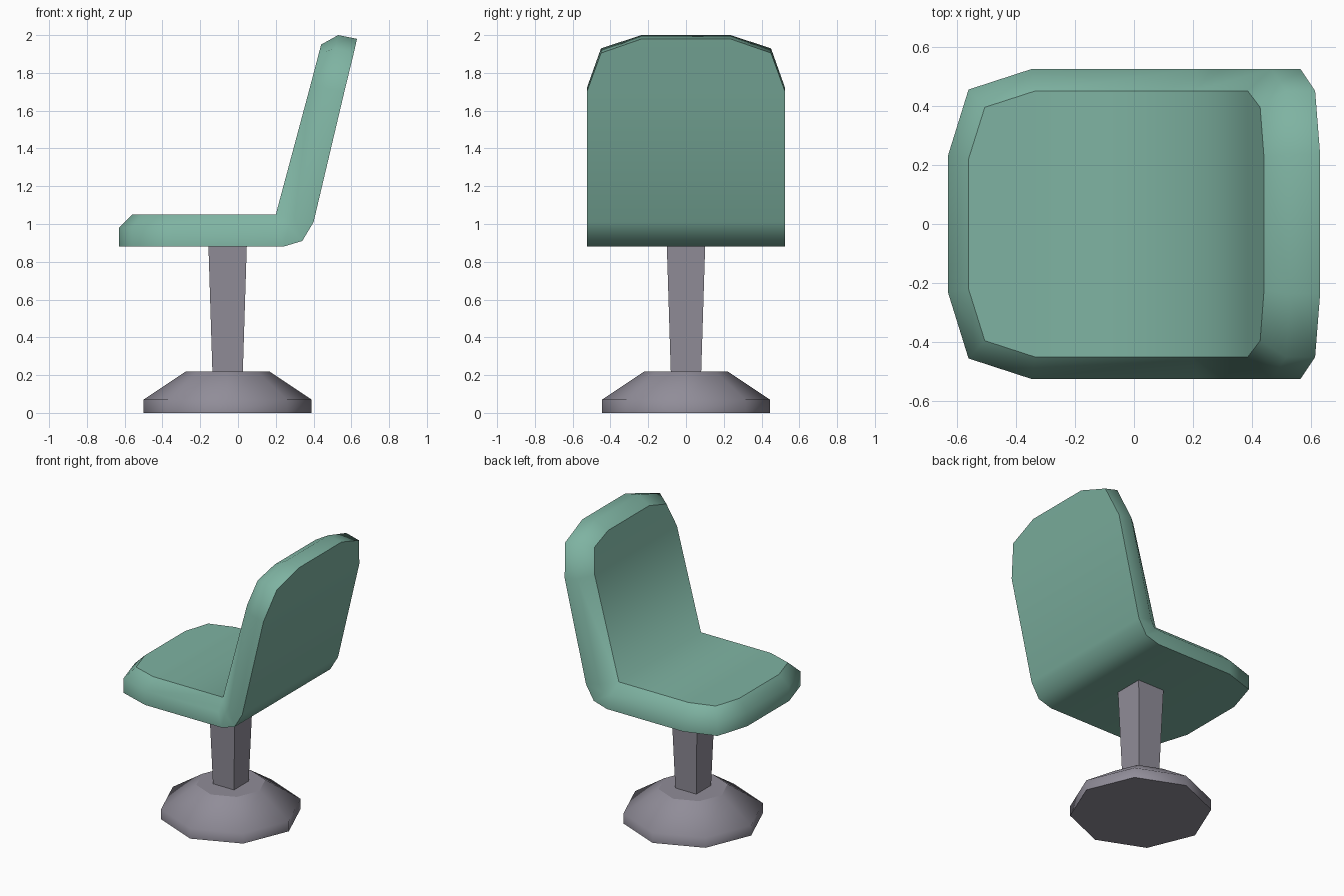
import bpy, bmesh, math

cube = bpy.data.objects.get("Cube")
if cube:
    bpy.data.objects.remove(cube, do_unlink=True)


def material(name, rgb):
    mat = bpy.data.materials.new(name)
    mat.use_nodes = True
    mat.diffuse_color = (*rgb, 1)
    mat.node_tree.nodes["Principled BSDF"].inputs["Base Color"].default_value = (*rgb, 1)
    return mat


def finish(bm, name, mat):
    bmesh.ops.recalc_face_normals(bm, faces=bm.faces)
    mesh = bpy.data.meshes.new(name)
    bm.to_mesh(mesh)
    bm.free()
    mesh.materials.append(mat)
    obj = bpy.data.objects.new(name, mesh)
    bpy.context.collection.objects.link(obj)
    return obj


def frustum(name, mat, rings, sides, turn=0.0, smooth=False):
    """Stack of regular polygons (radius, z) closed by flat caps."""
    bm = bmesh.new()
    loops = []
    for r, z in rings:
        angles = [turn + math.tau * i / sides for i in range(sides)]
        loops.append([bm.verts.new((CENTRE_X + r * math.cos(a), r * math.sin(a), z)) for a in angles])
    for low, high in zip(loops, loops[1:]):
        for i in range(sides):
            k = (i + 1) % sides
            bm.faces.new((low[i], low[k], high[k], high[i])).smooth = smooth
    for loop in (loops[0], loops[-1]):
        for edge in bm.faces.new(loop).edges:
            edge.smooth = False
    return finish(bm, name, mat)


teal = material("teal plastic", (0.21, 0.45, 0.36))
grey = material("grey metal", (0.28, 0.265, 0.315))
CENTRE_X = -0.055

# Pedestal foot and tapered square post
frustum("pedestal_base", grey, [(0.445, 0), (0.445, 0.07), (0.22, 0.22)], 8, smooth=True)
root2 = math.sqrt(2)
frustum("post", grey, [(0.08 * root2, 0.2), (0.102 * root2, 0.9)], 4, turn=math.pi / 4)

# Seat shell sections: underside, rim and cushion points (x, z), then the half widths
bend = (0.20, 1.05)
sections = [
    ((-0.63, 0.88), (-0.63, 0.98), (-0.56, 1.05), 0.23, 0.22),
    ((-0.56, 0.88), (-0.56, 0.98), (-0.505, 1.05), 0.455, 0.395),
    ((-0.345, 0.88), (-0.345, 0.98), (-0.335, 1.05), 0.525, 0.45),
    ((0.24, 0.88), (0.215, 0.98), bend, 0.525, 0.45),
    ((0.34, 0.91), (0.27, 0.985), bend, 0.525, 0.45),
    ((0.40, 1.01), (0.30, 1.035), bend, 0.525, 0.45),
    ((0.563, 1.70), (0.465, 1.72), (0.385, 1.74), 0.525, 0.45),
    ((0.613, 1.905), (0.515, 1.93), (0.427, 1.90), 0.45, 0.395),
    ((0.63, 1.98), (0.53, 2.0), (0.44, 1.95), 0.235, 0.225),
]
bm = bmesh.new()
cache = {}
region = {}


def vert(point, y):
    key = (*point, y)
    if key not in cache:
        cache[key] = bm.verts.new((point[0], y, point[1]))
    return cache[key]


def add_face(verts, part):
    verts = list(dict.fromkeys(verts))
    if len(verts) > 2:
        face = bm.faces.new(verts)
        face.smooth = True
        region[face] = part


loops = []
for under, rim, top, wide, narrow in sections:
    half = [(under, wide), (rim, wide), (top, narrow)]
    loops.append([vert(p, -w) for p, w in half] + [vert(p, w) for p, w in reversed(half)])
parts = ["rim", "rim", "cushion", "rim", "rim", "underside"]
for a, b in zip(loops, loops[1:]):
    for j, part in enumerate(parts):
        k = (j + 1) % 6
        add_face((a[j], a[k], b[k], b[j]), part)
for end in (loops[0], loops[-1]):
    add_face((end[0], end[1], end[4], end[5]), "rim")
    add_face(end[1:5], "rim")

# Crisp borders where the rim meets the cushion and the underside
for edge in bm.edges:
    edge.smooth = len({region[f] for f in edge.link_faces}) == 1
finish(bm, "seat_shell", teal)
